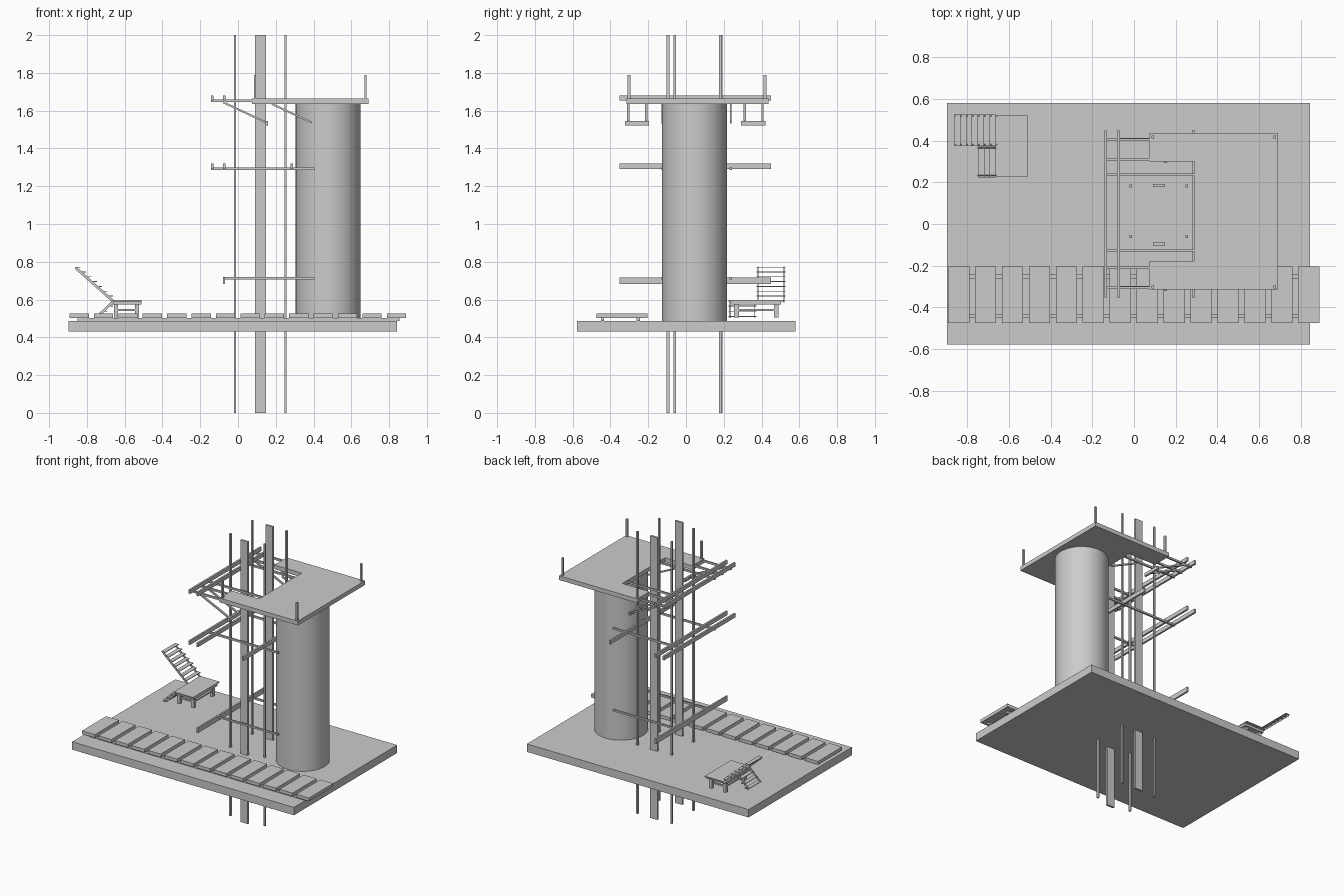
import bpy, bmesh, math
from mathutils import Vector, Matrix

cube = bpy.data.objects.get("Cube")
if cube:
    bpy.data.objects.remove(cube)

grey = bpy.data.materials.new("plain grey")
grey.use_nodes = True
grey.diffuse_color = (0.6, 0.6, 0.6, 1)
grey.node_tree.nodes["Principled BSDF"].inputs["Base Color"].default_value = (0.6, 0.6, 0.6, 1)


def finish(name, bm):
    bmesh.ops.recalc_face_normals(bm, faces=bm.faces)
    mesh = bpy.data.meshes.new(name)
    bm.to_mesh(mesh)
    bm.free()
    mesh.materials.append(grey)
    obj = bpy.data.objects.new(name, mesh)
    bpy.context.collection.objects.link(obj)
    return obj


def box(name, x, y, z):
    """Box from its (low, high) range on each axis."""
    bm = bmesh.new()
    size = [r[1] - r[0] for r in (x, y, z)]
    mid = Vector([sum(r) / 2 for r in (x, y, z)])
    bmesh.ops.create_cube(bm, size=1, matrix=Matrix.Translation(mid) @ Matrix.Diagonal((*size, 1)))
    return finish(name, bm)


def around(c, width):
    return (c - width / 2, c + width / 2)


def prism(name, points, axis, low, high):
    """Extrude a flat outline along y or z."""
    bm = bmesh.new()
    place = (lambda a, b: (a, low, b)) if axis == "y" else (lambda a, b: (a, b, low))
    face = bm.faces.new([bm.verts.new(place(a, b)) for a, b in points])
    new = bmesh.ops.extrude_face_region(bm, geom=[face])["geom"]
    move = Vector((0, high - low, 0) if axis == "y" else (0, 0, high - low))
    bmesh.ops.translate(bm, vec=move, verts=[v for v in new if isinstance(v, bmesh.types.BMVert)])
    return finish(name, bm)


def strut(name, x0, z0, x1, z1, y, thick, width):
    """Sloping bar in the xz plane."""
    d = Vector((x1 - x0, z1 - z0)).normalized() * thick / 2
    n = Vector((-d.y, d.x))
    a, b = Vector((x0, z0)), Vector((x1, z1))
    prism(name, [a + n, b + n, b - n, a - n], "y", *around(y, width))


# Ground slab and supporting pillar
box("base_slab", (-0.897, 0.843), (-0.577, 0.58), (0.43, 0.486))
bm = bmesh.new()
bmesh.ops.create_cone(bm, cap_ends=True, segments=64, radius1=0.172, radius2=0.172, depth=1.15,
                      matrix=Matrix.Translation((0.477, 0.045, 1.061)))
pillar = finish("pillar", bm)
bpy.context.view_layer.objects.active = pillar
pillar.select_set(True)
bpy.ops.object.shade_smooth_by_angle(angle=math.radians(30))

# Plank walkway on two runners
for y in (-0.442, -0.252):
    box("walkway_runner", (-0.85, 0.855), around(y, 0.018), (0.486, 0.503))
for i in range(14):
    x = -0.892 + i * 0.1292
    box("walkway_plank", (x, x + 0.102), (-0.475, -0.205), (0.503, 0.526))

# Upper platform with a notch on one side, and its corner posts
prism("upper_platform", [(0.075, -0.315), (0.69, -0.315), (0.69, 0.437), (0.075, 0.437),
                         (0.075, 0.3), (0.29, 0.3), (0.29, -0.178), (0.075, -0.178)],
      "z", 1.635, 1.665)
for x in (0.09, 0.675):
    for y in (-0.302, 0.418):
        box("platform_post", around(x, 0.012), around(y, 0.014), (1.665, 1.79))

# Tall guide columns and thin guide rods through the slab
for y in (-0.095, 0.185):
    box("guide_column", (0.09, 0.148), around(y, 0.015), (0, 2))
for x in (-0.016, 0.252):
    for y in (-0.06, 0.183):
        box("guide_rod", around(x, 0.012), around(y, 0.014), (0, 2))

# Three levels of cross beams on side bars
SPAN = (-0.352, 0.449)
SIDES = (-0.125, 0.237)
for z, beams in ((1.653, (-0.136, -0.074)), (1.292, (-0.136, -0.074, 0.285))):
    for x in beams:
        box("cross_beam", around(x, 0.013), SPAN, (z, z + 0.028))
box("cross_beam", around(-0.074, 0.012), SPAN, (0.683, 0.718))
for y in SIDES:
    box("side_bar", (-0.142, 0.405), around(y, 0.012), (1.286, 1.299))
    box("side_bar", (-0.08, 0.405), around(y, 0.012), (0.707, 0.719))
    box("side_bar", (-0.142, 0.29), around(y, 0.012), (1.645, 1.658))
    strut("inner_brace", 0.18, 1.635, 0.39, 1.537, y, 0.01, 0.01)

# Outer brackets under the top level
for inner, outer, beam in ((-0.21, -0.305, (-0.322, -0.196)), (0.31, 0.405, (0.292, 0.42))):
    for y in (inner, outer):
        box("bracket_bar", (-0.142, 0.09), around(y, 0.012), (1.645, 1.658))
        strut("bracket_brace", -0.08, 1.645, 0.155, 1.535, y, 0.01, 0.013)
    box("bracket_foot", (0.145, 0.158), beam, (1.522, 1.545))

# Small landing on four legs
box("landing_top", (-0.665, -0.512), (0.24, 0.502), (0.573, 0.59))
box("landing_deck", (-0.662, -0.51), (0.225, 0.52), (0.59, 0.597))
for x in (-0.645, -0.535):
    for y in (0.267, 0.478):
        box("landing_leg", around(x, 0.022), around(y, 0.026), (0.505, 0.573))
    box("landing_brace", around(x, 0.012), (0.267, 0.478), (0.54, 0.55))
for y in (0.267, 0.478):
    box("landing_brace", (-0.645, -0.535), around(y, 0.012), (0.54, 0.55))


def stair(name, count, rise, low, high):
    """Open treads on thin side strings, starting at the landing."""
    for i in range(count):
        x, z = -0.662 - i * 0.0285, 0.595 + (i + 1) * rise
        box(name + "_tread", (x - 0.03, x), (low, high), (z - 0.004, z))
    for y in (low + 0.008, high - 0.008):
        strut(name + "_string", -0.66, 0.59, -0.66 - count * 0.0285, 0.59 + count * rise, y, 0.014, 0.005)


# Flight going up on one half, flight going down on the other
stair("upper_stair", 7, 0.0255, 0.374, 0.526)
stair("lower_stair", 3, -0.0275, 0.224, 0.372)
